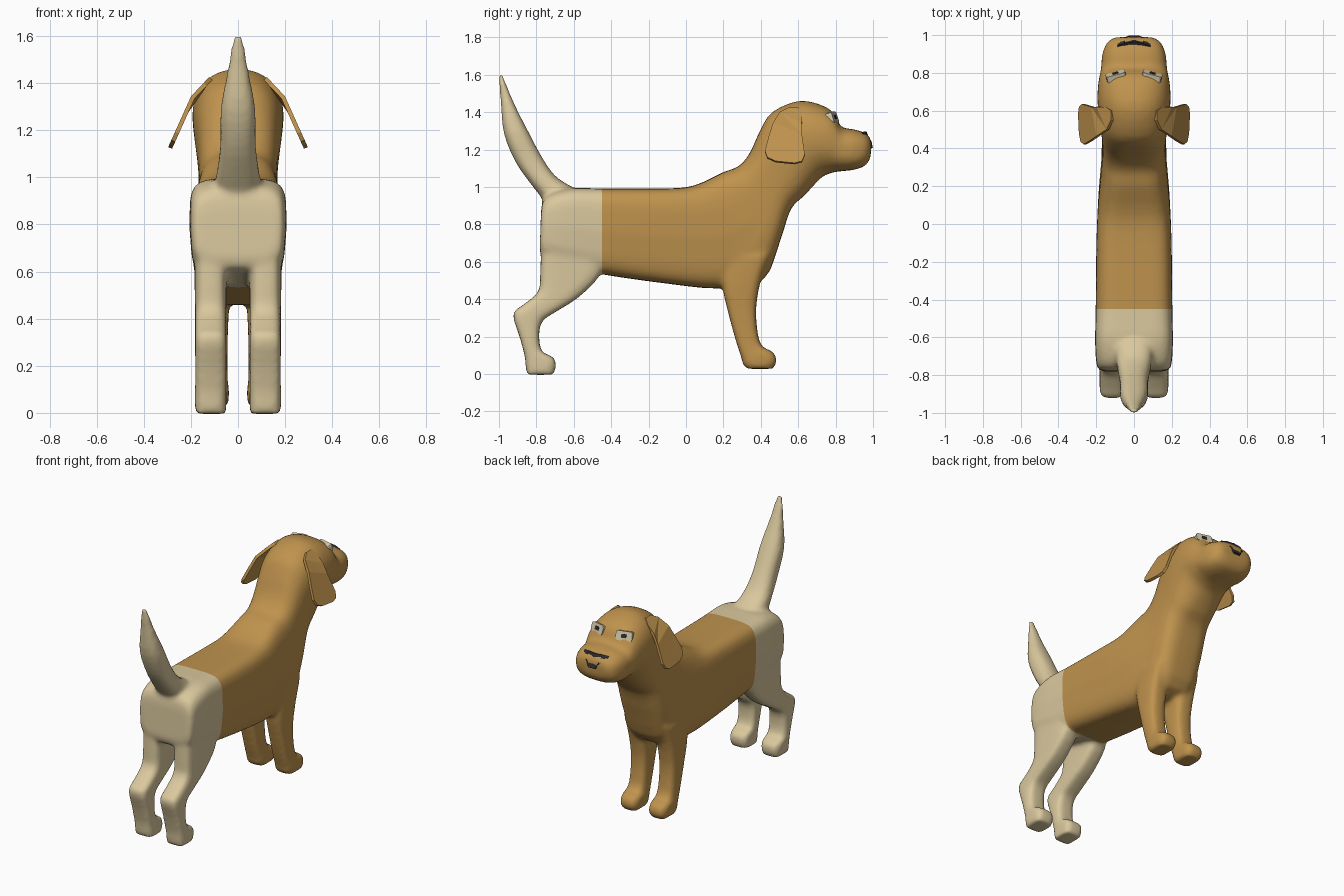
import bpy, bmesh, math
from mathutils import Vector, Matrix

if "Cube" in bpy.data.objects:
    bpy.data.objects.remove(bpy.data.objects["Cube"])


def material(name, rgb):
    m = bpy.data.materials.new(name)
    m.diffuse_color = (*rgb, 1)
    m.use_nodes = True
    m.node_tree.nodes["Principled BSDF"].inputs["Base Color"].default_value = m.diffuse_color
    return m


TAN = material("tan fur", (0.52, 0.29, 0.075))
CREAM = material("cream fur", (0.70, 0.58, 0.34))
DARK = material("nose black", (0.025, 0.025, 0.03))
WHITE = material("eye white", (0.66, 0.58, 0.40))


def smooth_path(sections, steps=3):
    """Catmull-Rom interpolation between cross-sections."""
    out, last = [], len(sections) - 1
    for i in range(last):
        p0, p1, p2, p3 = (sections[min(max(k, 0), last)] for k in (i - 1, i, i + 1, i + 2))
        for s in range(steps):
            t = s / steps
            out.append([.5 * (2 * b + (c - a) * t + (2 * a - 5 * b + 4 * c - d) * t * t
                              + (3 * b - a - 3 * c + d) * t ** 3)
                        for a, b, c, d in zip(p0, p1, p2, p3)])
    return out + [sections[last]]


def add_loft(bm, sections, cx=0.0, n=32):
    """Closed loft; section = (y1, z1, y2, z2, half width, roundness exponent)."""
    rings = []
    for y1, z1, y2, z2, w, e in smooth_path(sections):
        a, b = Vector((cx, y1, z1)), Vector((cx, y2, z2))
        mid, half = (a + b) / 2, (a - b) / 2
        ring = []
        for i in range(n):
            t = 2 * math.pi * i / n
            c, s = math.cos(t), math.sin(t)
            u = math.copysign(abs(c) ** (2 / e), c)
            v = math.copysign(abs(s) ** (2 / e), s)
            ring.append(bm.verts.new(mid + half * v + Vector((w * u, 0, 0))))
        rings.append(ring)
    for r, q in zip(rings, rings[1:]):
        for i in range(n):
            j = (i + 1) % n
            bm.faces.new((r[i], r[j], q[j], q[i]))
    bm.faces.new(rings[0][::-1])
    bm.faces.new(rings[-1])


def new_object(name, bm, mats):
    me = bpy.data.meshes.new(name)
    bmesh.ops.recalc_face_normals(bm, faces=bm.faces[:])
    bm.to_mesh(me)
    bm.free()
    for m in mats:
        me.materials.append(m)
    ob = bpy.data.objects.new(name, me)
    bpy.context.collection.objects.link(ob)
    return ob


# Torso, neck and head: top point, underside point, half width
TORSO = [
    (-.775, .87, -.78, .72, .16, 4), (-.75, .95, -.77, .62, .195, 4.5),
    (-.62, .992, -.65, .58, .206, 5), (-.45, .992, -.45, .533, .203, 5),
    (-.10, .992, -.10, .483, .20, 5), (.05, 1.01, .18, .457, .192, 4.5),
    (.20, 1.08, .41, .50, .176, 4), (.28, 1.11, .50, .70, .168, 3.6),
    (.34, 1.18, .56, .88, .168, 3.2), (.395, 1.30, .63, .95, .176, 2.8),
    (.46, 1.40, .69, 1.015, .188, 2.4), (.60, 1.46, .73, 1.055, .194, 2.2),
    (.72, 1.44, .77, 1.072, .19, 2.3), (.79, 1.395, .80, 1.08, .18, 2.5),
    (.83, 1.322, .84, 1.085, .174, 2.7), (.90, 1.308, .90, 1.092, .168, 2.8),
    (.965, 1.285, .96, 1.115, .142, 2.8), (.99, 1.25, .988, 1.16, .10, 2.6)]
TAIL = [
    (-.55, .96, -.74, .86, .10, 2.5), (-.61, 1.0, -.765, .93, .10, 2.5),
    (-.70, 1.06, -.825, 1.01, .088, 2.5), (-.77, 1.16, -.91, 1.13, .075, 2.5),
    (-.85, 1.31, -.972, 1.28, .073, 2.5), (-.92, 1.45, -.989, 1.43, .047, 2.5),
    (-.982, 1.603, -1.002, 1.61, .02, 2.5)]
# Legs: front edge point, rear edge point, half width
HIND_LEG = [
    (-.46, .64, -.775, .68, .07, 4), (-.46, .53, -.78, .54, .068, 4),
    (-.575, .41, -.79, .44, .066, 4), (-.70, .33, -.87, .37, .066, 4),
    (-.77, .28, -.925, .32, .066, 4), (-.785, .20, -.89, .20, .066, 4),
    (-.77, .12, -.868, .12, .066, 4), (-.71, .09, -.86, .08, .067, 4),
    (-.695, .045, -.857, .04, .067, 4), (-.71, -.004, -.85, -.004, .064, 4)]
FRONT_LEG = [
    (.45, .64, .20, .62, .068, 3.5), (.40, .50, .195, .47, .068, 3.5),
    (.375, .35, .225, .33, .062, 3.5), (.385, .21, .26, .20, .06, 3.5),
    (.41, .145, .285, .12, .062, 3.5), (.465, .118, .295, .09, .066, 3.5),
    (.485, .07, .305, .05, .066, 3.5), (.465, .028, .325, .028, .06, 3.5)]

bm = bmesh.new()
add_loft(bm, TORSO)
for v in bm.verts:  # flanks narrow towards the belly
    v.co.x *= 1 - .45 * max(0, .75 - v.co.z)
add_loft(bm, TAIL)
for side in (-1, 1):
    add_loft(bm, HIND_LEG, side * .116)
    add_loft(bm, FRONT_LEG, side * .105)
body = new_object("body", bm, [TAN, CREAM])

# Fuse the lofts into one soft skin
fuse = body.modifiers.new("fuse", 'REMESH')
fuse.mode = 'VOXEL'
fuse.voxel_size = 0.014
soft = body.modifiers.new("soften", 'SMOOTH')
soft.factor = 0.5
soft.iterations = 8
dg = bpy.context.evaluated_depsgraph_get()
skin = bpy.data.meshes.new_from_object(body.evaluated_get(dg))
body.modifiers.clear()
skin.materials.clear()
skin.materials.append(TAN)
skin.materials.append(CREAM)

# Cream hindquarters and tail, cut cleanly from the tan front
SEAM = -0.45
bm = bmesh.new()
bm.from_mesh(skin)
bmesh.ops.bisect_plane(bm, geom=bm.verts[:] + bm.edges[:] + bm.faces[:],
                       plane_co=(0, SEAM, 0), plane_no=(0, 1, 0))
for f in bm.faces:
    f.smooth = True
    f.material_index = 1 if f.calc_center_median().y < SEAM else 0
bm.to_mesh(skin)
bm.free()
body.data = skin


def plate(name, points, thick, mat):
    """Thin sheet from an outline of 3D points."""
    b = bmesh.new()
    f = b.faces.new([b.verts.new(p) for p in points])
    bmesh.ops.triangulate(b, faces=[f])
    ob = new_object(name, b, [mat])
    m = ob.modifiers.new("thickness", 'SOLIDIFY')
    m.thickness = thick
    m.offset = 0
    return ob


# Floppy ears, bent in at the root
EAR = [(.44, 1.26), (.465, 1.34), (.50, 1.395), (.55, 1.42), (.60, 1.42), (.62, 1.39),
       (.62, 1.34), (.62, 1.28), (.635, 1.17), (.62, 1.135), (.58, 1.125), (.48, 1.135),
       (.435, 1.155), (.422, 1.19)]


def ear_x(z):
    return .286 - (z - 1.13) * .45 - max(0, z - 1.34) * .5


for side, label in ((-1, "left"), (1, "right")):
    plate(label + "_ear", [(side * ear_x(z), y, z) for y, z in EAR], .018, TAN)

# Nose: wide on top with a short stem, wrapped round the muzzle tip
NOSE = [(0, 1.292), (.05, 1.292), (.085, 1.286), (.085, 1.25), (.045, 1.238), (.025, 1.205)]
outline = NOSE + [(-x, z) for x, z in NOSE[:0:-1]]
plate("nose", [(x, .991 - 3.5 * x * x - max(0, z - 1.25) * .85, z) for x, z in outline],
      .022, DARK)


def box(name, size, matrix, mat, bevel):
    b = bmesh.new()
    bmesh.ops.create_cube(b, size=1, matrix=Matrix.Diagonal((*size, 1)))
    ups = [e for e in b.edges if abs(e.verts[0].co.y - e.verts[1].co.y) > 1e-5]
    bmesh.ops.bevel(b, geom=ups, offset=bevel, segments=2, affect='EDGES', profile=.5)
    bmesh.ops.transform(b, matrix=matrix, verts=b.verts[:])
    return new_object(name, b, [mat])


# Eyes: pale rounded block with a small pupil, tilted with the brow
for side, label in ((-1, "left"), (1, "right")):
    m = (Matrix.Translation((side * .093, .775, 1.366))
         @ Matrix.Rotation(side * math.radians(-15), 4, 'Z')
         @ Matrix.Rotation(math.radians(18), 4, 'X'))
    box(label + "_eye", (.106, .05, .060), m, WHITE, .014)
    box(label + "_pupil", (.032, .006, .024), m @ Matrix.Translation((0, .025, 0)), DARK, .005)
